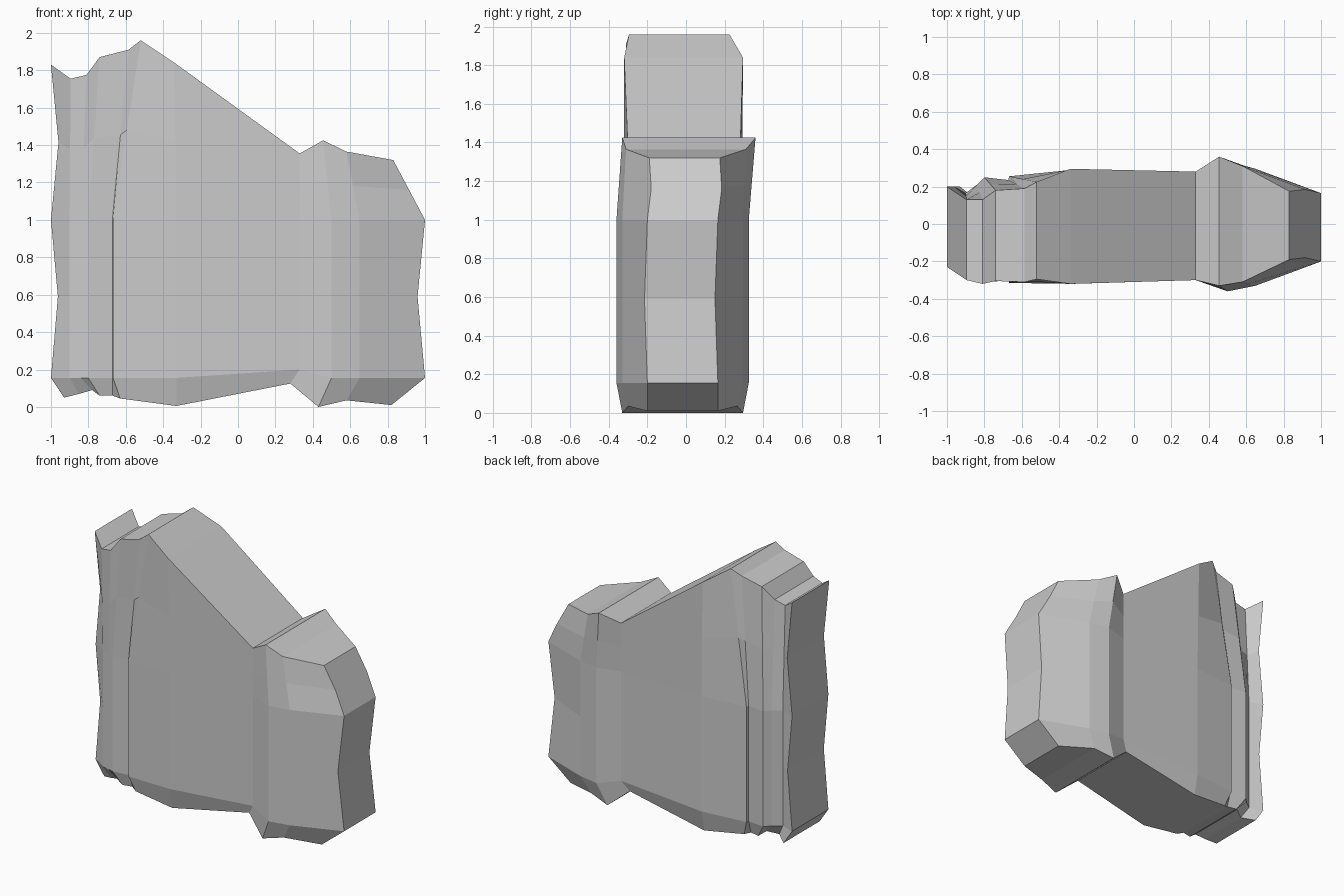
import bpy, bmesh

if "Cube" in bpy.data.objects:
    bpy.data.objects.remove(bpy.data.objects["Cube"])

# Stations from left to right:
# top x, top z, top front y, top back y | middle x, front y, back y | bottom x, bottom z
stations = [
    (-1.00, 1.83, -0.23, 0.20, -1.00, -0.22, 0.20, -0.93, 0.05),
    (-0.895, 1.755, -0.30, 0.13, -0.90, -0.28, 0.165, -0.85, 0.07),
    (-0.81, 1.775, -0.32, 0.13, -0.84, -0.30, 0.21, -0.78, 0.09),
    (-0.74, 1.87, -0.305, 0.18, -0.80, -0.31, 0.25, -0.74, 0.06),
    (-0.585, 1.91, -0.31, 0.19, -0.672, -0.295, 0.235, -0.67, 0.06),
    (-0.52, 1.96, -0.295, 0.225, -0.668, -0.315, 0.255, -0.63, 0.045),
    (-0.34, 1.84, -0.32, 0.295, -0.33, -0.32, 0.29, -0.33, 0.005),
    (0.33, 1.355, -0.30, 0.28, 0.33, -0.30, 0.28, 0.28, 0.125),
    (0.455, 1.425, -0.33, 0.36, 0.50, -0.36, 0.325, 0.43, 0.0),
    (0.58, 1.365, -0.31, 0.31, 0.65, -0.33, 0.295, 0.58, 0.035),
    (0.83, 1.32, -0.19, 0.175, 1.00, -0.20, 0.165, 0.82, 0.01),
]


def column(i, station):
    """Front and back points of one station, from top to bottom."""
    xt, zt, ft, bt, xm, fm, bm_, xb, zb = station
    pinch = 0.037 if i == 0 else (-0.04 if i == 10 else 0)
    pinch_top = 0.04 if i == 0 else 0
    shift = -0.015 if i == 10 else 0
    z_low = 0.2 if i == 7 else 0.155
    inset = 0.0 if i in (0, 10) else 0.03
    return [
        (xt, zt, ft, bt),
        ((xt + xm) / 2 + pinch_top, (1 + zt) / 2, (ft + fm) / 2 - shift, (bt + bm_) / 2 - shift),
        (xm, 1.0, fm, bm_),
        (xm + pinch, 0.59, fm + shift, bm_ + shift),
        (xm, z_low, fm, bm_),
        (xb, zb, fm + inset, bm_ - inset),
    ]


# Body: front and back panels closed by the rim
bm = bmesh.new()
front, back = [], []
for i, s in enumerate(stations):
    pts = column(i, s)
    front.append([bm.verts.new((x, f, z)) for x, z, f, b in pts])
    back.append([bm.verts.new((x, b, z)) for x, z, f, b in pts])

last = len(stations) - 1
for i in range(last):
    for j in range(5):
        for side in (front, back):
            bm.faces.new((side[i][j], side[i + 1][j], side[i + 1][j + 1], side[i][j + 1]))
    for j in (0, 5):  # top and bottom rim
        bm.faces.new((front[i][j], front[i + 1][j], back[i + 1][j], back[i][j]))
for i in (0, last):  # left and right ends
    for j in range(5):
        bm.faces.new((front[i][j], front[i][j + 1], back[i][j + 1], back[i][j]))
bmesh.ops.recalc_face_normals(bm, faces=bm.faces)

mesh = bpy.data.meshes.new("faceted_body")
bm.to_mesh(mesh)
bm.free()
body = bpy.data.objects.new("faceted_body", mesh)
bpy.context.collection.objects.link(body)
